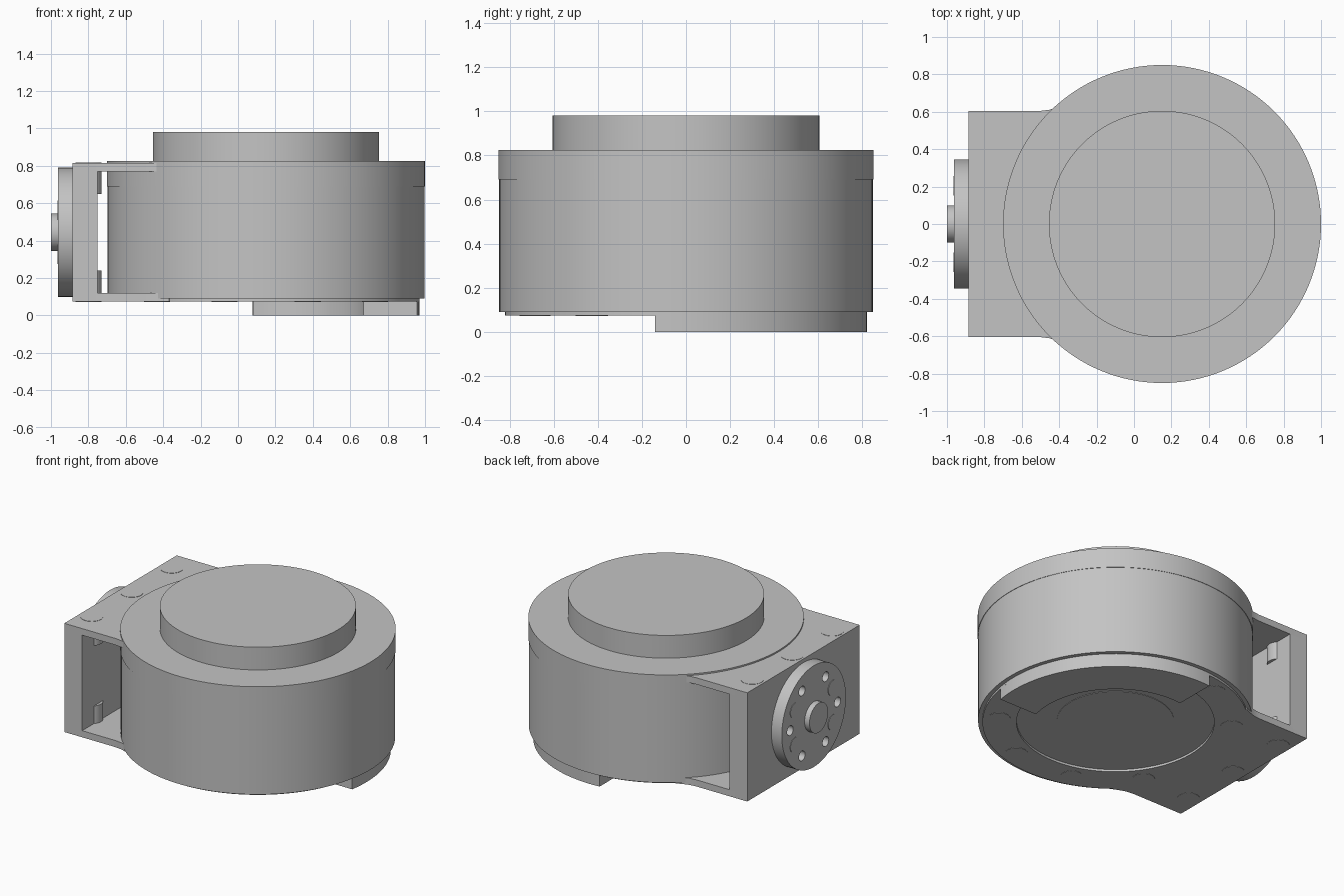
import bpy, bmesh, math
from mathutils import Matrix, Vector

old = bpy.data.objects.get("Cube")
if old:
    bpy.data.objects.remove(old, do_unlink=True)

grey = bpy.data.materials.new("plain grey")
grey.use_nodes = True
colour = (0.55, 0.55, 0.55, 1)
grey.diffuse_color = colour
grey.node_tree.nodes["Principled BSDF"].inputs["Base Color"].default_value = colour

CX = 0.15          # axis of the round body
HORN_Z = 0.445     # axis of the output horn
WALL_X = -0.885    # outer face of the bracket
parts = []


def finish(name, bm):
    bmesh.ops.recalc_face_normals(bm, faces=bm.faces)
    mesh = bpy.data.meshes.new(name)
    bm.to_mesh(mesh)
    bm.free()
    mesh.materials.append(grey)
    obj = bpy.data.objects.new(name, mesh)
    bpy.context.collection.objects.link(obj)
    parts.append(obj)
    return obj


def prism(name, outline, z0, z1):
    """Extrude a flat outline from z0 to z1."""
    bm = bmesh.new()
    face = bm.faces.new([bm.verts.new((x, y, z0)) for x, y in outline])
    top = bmesh.ops.extrude_face_region(bm, geom=[face])
    verts = [g for g in top["geom"] if isinstance(g, bmesh.types.BMVert)]
    bmesh.ops.translate(bm, verts=verts, vec=(0, 0, z1 - z0))
    return finish(name, bm)


def lathe(name, profile, steps=128):
    """Spin a closed (radius, z) profile about the body axis."""
    bm = bmesh.new()
    verts = [bm.verts.new((r, 0, z)) for r, z in profile]
    edges = [bm.edges.new((a, b)) for a, b in zip(verts, verts[1:] + verts[:1])]
    bmesh.ops.spin(bm, geom=verts + edges, cent=(0, 0, 0), axis=(0, 0, 1),
                   angle=math.tau, steps=steps, use_duplicate=False)
    bmesh.ops.remove_doubles(bm, verts=bm.verts, dist=1e-5)
    bmesh.ops.translate(bm, verts=bm.verts, vec=(CX, 0, 0))
    return finish(name, bm)


def add_rod(bm, start, end, radius, segments):
    start, end = Vector(start), Vector(end)
    axis = end - start
    turn = axis.to_track_quat('Z', 'Y').to_matrix().to_4x4()
    bmesh.ops.create_cone(bm, cap_ends=True, segments=segments, radius1=radius,
                          radius2=radius, depth=axis.length,
                          matrix=Matrix.Translation((start + end) / 2) @ turn)


def rods(name, spans, radius, segments=32):
    """Round bars between pairs of points, kept in one object."""
    bm = bmesh.new()
    for start, end in spans:
        add_rod(bm, start, end, radius, segments)
    return finish(name, bm)


def arc(radius, start, end, steps=40):
    angles = [math.radians(start + (end - start) * i / steps) for i in range(steps + 1)]
    return [(CX + radius * math.cos(a), radius * math.sin(a)) for a in angles]


# Round body with a very slightly wider cap band, and the turntable on top
rods("body", [((CX, 0, 0.09), (CX, 0, 0.7))], 0.847, 128)
rods("cap_band", [((CX, 0, 0.69), (CX, 0, 0.825))], 0.85, 128)
rods("top_disc", [((CX, 0, 0.82), (CX, 0, 0.98))], 0.605, 128)

# Underside rim around a shallow recess, with a centre disc
lathe("bottom_rim", [(0.61, 0.075), (0.82, 0.075), (0.82, 0.1), (0.61, 0.1)])
rods("bottom_centre_disc", [((CX, 0, 0.087), (CX, 0, 0.095))], 0.36, 96)

# Curved foot: part of a ring with its two ends cut square
start = math.degrees(math.asin(0.14 / 0.82))
inner = math.degrees(math.asin(0.14 / 0.54))
foot_outer = arc(0.82, -start, 95)
foot_inner = arc(0.54, 97.5, -inner)
prism("foot", foot_outer + foot_inner, 0, 0.09)

# Bracket: two plates flaring into the body, joined by an end wall
flare = [(-0.37, 0.642), (-0.41, 0.625), (-0.45, 0.611), (-0.5, 0.605), (WALL_X, 0.605)]
outline = flare + [(x, -y) for x, y in reversed(flare)] + arc(0.7, 232, 128)
prism("bracket_bottom_plate", outline, 0.075, 0.12)
prism("bracket_top_plate", outline, 0.77, 0.815)
wall = [(WALL_X, -0.605), (-0.75, -0.605), (-0.75, 0.605), (WALL_X, 0.605)]
prism("bracket_wall", wall, 0.075, 0.815)

# Bracket bolts, standing partly out of the inner side of the wall
rows = (-0.43, 0, 0.43)
rods("bracket_bolts",
     [((-0.8, y, a), (-0.8, y, b)) for y in rows for a, b in ((0.073, 0.24), (0.65, 0.817))],
     0.07)

# Flush screws around the underside rim
rim_points = [(CX + 0.72 * math.cos(a), 0.72 * math.sin(a))
              for a in (math.radians(36 * k) for k in (3, 4, 6, 7, 8, 9))]
rods("rim_screws", [((x, y, 0.073), (x, y, 0.09)) for x, y in rim_points], 0.07)


# Output horn with a ring of six drilled holes
def horn_point(x, radius, degrees):
    a = math.radians(degrees)
    return (x, radius * math.cos(a), HORN_Z + radius * math.sin(a))


horn = rods("horn", [((-0.963, 0, HORN_Z), (WALL_X, 0, HORN_Z))], 0.345, 96)
cutter = rods("horn_hole_cutter",
              [(horn_point(-1.02, 0.255, 60 * k), horn_point(-0.89, 0.255, 60 * k))
               for k in range(6)], 0.033, 24)
parts.remove(cutter)
cutter.hide_render = True
cut = horn.modifiers.new("holes", 'BOOLEAN')
cut.operation = 'DIFFERENCE'
cut.solver = 'EXACT'
cut.object = cutter
bpy.context.view_layer.objects.active = horn
bpy.ops.object.modifier_apply(modifier=cut.name)
bpy.data.objects.remove(cutter, do_unlink=True)

# Horn hub and flush screws between the holes
rods("horn_hub", [((-1.0, 0, HORN_Z), (-0.95, 0, HORN_Z))], 0.1, 48)
rods("horn_screws",
     [(horn_point(-0.966, 0.235, d), horn_point(-0.95, 0.235, d)) for d in (30, 150, 210, 330)],
     0.052)

# Smooth the round sides, keep the edges sharp
bpy.ops.object.select_all(action='DESELECT')
for obj in parts:
    obj.select_set(True)
bpy.context.view_layer.objects.active = horn
bpy.ops.object.shade_smooth_by_angle(angle=math.radians(30))
